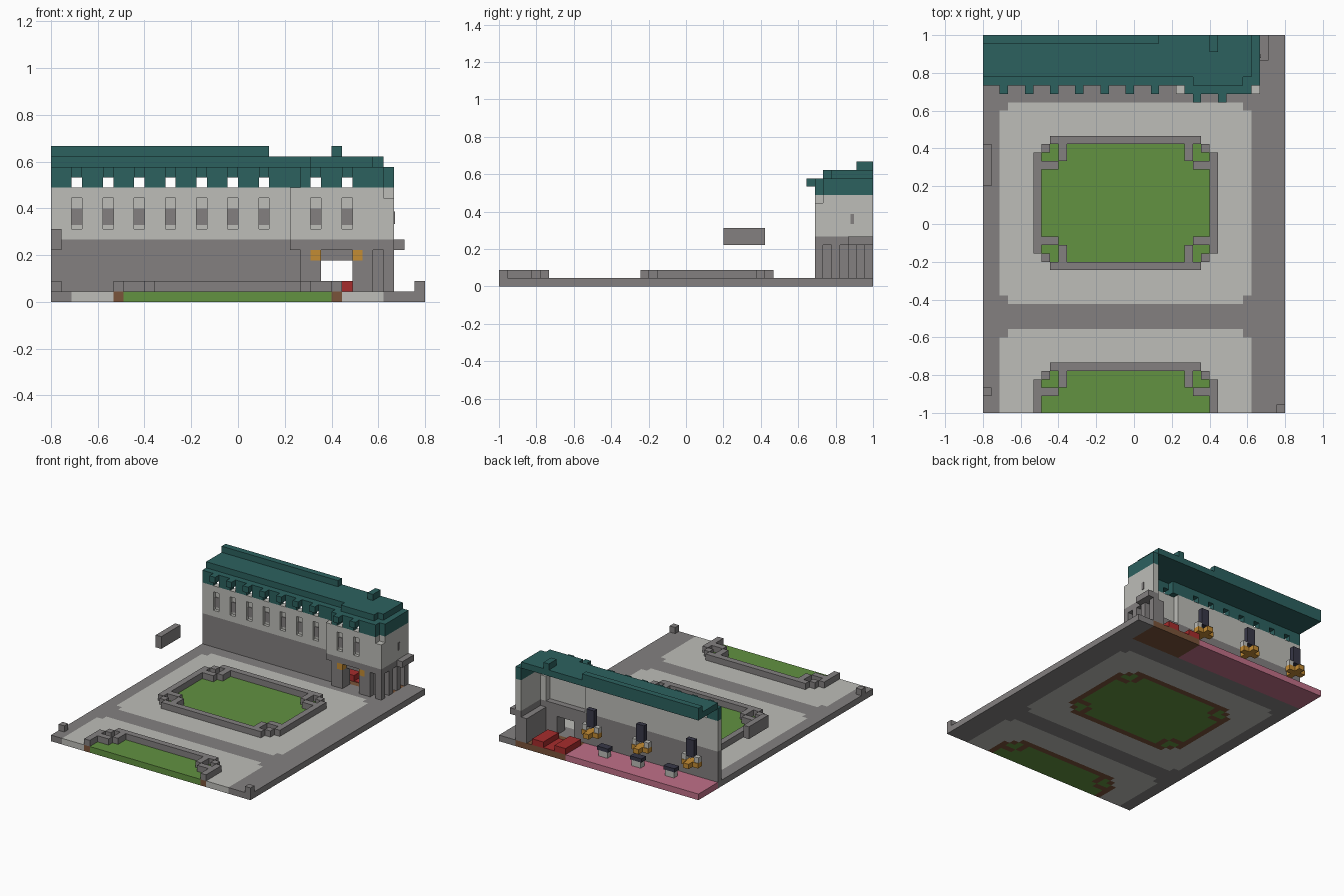
import bpy, bmesh
from mathutils import Matrix, Vector

cube = bpy.data.objects.get("Cube")
if cube:
    bpy.data.objects.remove(cube, do_unlink=True)

UNIT = 2 / 45                      # edge of one building block
NX, NY = 36, 45                    # site size in blocks


def linear(v):
    v /= 255
    return v / 12.92 if v < 0.04045 else ((v + 0.055) / 1.055) ** 2.4


def material(name, *rgb):
    mat = bpy.data.materials.new(name)
    colour = [linear(c) for c in rgb] + [1]
    mat.use_nodes = True
    mat.diffuse_color = colour
    mat.node_tree.nodes["Principled BSDF"].inputs["Base Color"].default_value = colour
    return mat


stone = material("dark stone", 131, 128, 128)
pale = material("pale stone", 189, 189, 184)
grass = material("grass", 98, 146, 65)
teal = material("teal roof", 44, 97, 95)
red = material("red", 166, 44, 44)
pink = material("pink floor", 192, 112, 136)
gold = material("gold", 196, 140, 52)
navy = material("navy", 56, 56, 72)
soil = material("brown soil", 122, 84, 58)


def place(name, bm, mats):
    """Turn block coordinates into model coordinates and link the object."""
    bmesh.ops.translate(bm, verts=bm.verts, vec=(-NX / 2, -NY / 2, 0))
    bmesh.ops.scale(bm, verts=bm.verts, vec=(UNIT, UNIT, UNIT))
    bmesh.ops.recalc_face_normals(bm, faces=bm.faces)
    mesh = bpy.data.meshes.new(name)
    bm.to_mesh(mesh)
    bm.free()
    for mat in mats:
        mesh.materials.append(mat)
    obj = bpy.data.objects.new(name, mesh)
    bpy.context.collection.objects.link(obj)
    return obj


def boxes(name, mat, spans):
    """One object from boxes, each given as x, y and z ranges in blocks."""
    bm = bmesh.new()
    for span in spans:
        low = Vector([r[0] for r in span])
        high = Vector([r[1] for r in span])
        fit = Matrix.Translation((low + high) / 2) @ Matrix.Diagonal((*(high - low), 1))
        bmesh.ops.create_cube(bm, size=1, matrix=fit)
    return place(name, bm, [mat])


def layer(name, mats, rule, bottom, top):
    """Slab of unit cells; rule gives each cell a material index or None."""
    bm = bmesh.new()
    corner = {}

    def vert(i, j):
        if (i, j) not in corner:
            corner[i, j] = bm.verts.new((i, j, bottom))
        return corner[i, j]

    for i in range(NX):
        for j in range(NY):
            index = rule(i, j)
            if index is not None:
                face = bm.faces.new((vert(i, j), vert(i + 1, j), vert(i + 1, j + 1), vert(i, j + 1)))
                face.material_index = index
    raised = bmesh.ops.extrude_face_region(bm, geom=bm.faces[:], use_keep_orig=True)["geom"]
    for v in raised:
        if isinstance(v, bmesh.types.BMVert):
            v.co.z = top
    # drop the walls between cells, keep the outline
    inner = [f for f in bm.faces if all(len(e.link_faces) > 2 for e in f.edges)
             and len({v.co.z for v in f.verts}) > 1]
    bmesh.ops.delete(bm, geom=inner, context="FACES_ONLY")
    return place(name, bm, mats)


# Garden plan
def bed_distance(i, j):
    return min(i - 6, 27 - i), (min(j - 17, 32 - j) if j > 10 else 5 - j)


def in_bed(i, j):
    a, b = bed_distance(i, j)
    return a >= 0 and b >= 0 and a + b >= 2


def is_kerb(i, j):
    a, b = bed_distance(i, j)
    return in_bed(i, j) and (min(a, b) == 0 or a == b == 1
                             or (a == 3 and b < 3) or (b == 3 and a < 3))


def is_paved(i, j):
    a = min(i - 2, 31 - i)
    b = min(j - 13, 36 - j) if j > 10 else 9 - j
    return a >= 0 and b >= 0 and a + b >= 1


def ground_rule(i, j):
    if j >= 40 and i < 33:
        return 4 if i < 24 else 3
    if is_kerb(i, j):
        return 3
    if in_bed(i, j):
        return 2
    return 1 if is_paved(i, j) else 0


layer("ground", [stone, pale, grass, soil, pink], ground_rule, 0, 1)
layer("garden_kerbs", [stone], lambda i, j: 0 if is_kerb(i, j) else None, 1, 2)
boxes("corner_posts", stone, [((0, 1), (2, 3), (1, 2)), ((35, 36), (0, 1), (1, 2))])
boxes("floating_beam", stone, [((0, 1), (27, 32), (5, 7))])

# Lower storey
GROUND, LEDGE, UPPER, EAVE = 1, 5, 6, 11
boxes("lower_wall", stone, [((0, 25), (39, 40), (GROUND, UPPER))])
boxes("entrance_wall", stone, [
    ((24, 26), (39, 40), (GROUND, LEDGE)), ((29, 32), (39, 40), (GROUND, LEDGE)),
    ((26, 29), (39, 40), (4, LEDGE)), ((31, 32), (40, 45), (GROUND, LEDGE))])
boxes("entrance_columns", stone,
      [((i, i + 1), (38, 39), (GROUND, LEDGE)) for i in (24, 30, 32)]
      + [((i, i + 1), (38, 39), (GROUND, 4)) for i in (25, 29)]
      + [((32, 33), (j, j + 1), (GROUND, LEDGE)) for j in (40, 42, 44)])
boxes("ledge", stone, [((23, 33), (38, 40), (LEDGE, UPPER)),
                       ((32, 33), (40, 45), (LEDGE, UPPER)),
                       ((33, 34), (42, 45), (LEDGE, UPPER))])
boxes("door_lamps", gold, [((i, i + 1), (38, 39), (4, LEDGE)) for i in (25, 29)])

# Upper storey: bands, piers and recessed panes
main_windows = range(2, 21, 3)
tower_windows = (25, 28)


def window_wall(name, start, end, front, windows):
    depth = (front, front + 1)
    spans = [((start, end), depth, (UPPER, 7)), ((start, end), depth, (10, EAVE))]
    edges = [start] + [e for w in windows for e in (w, w + 1)] + [end]
    spans += [(pair, depth, (7, 10)) for pair in zip(edges[::2], edges[1::2])]
    spans += [((w, w + 1), (front + 0.5, front + 1), (7, 10)) for w in windows]
    boxes(name, pale, spans)
    boxes(name + "_panes", stone, [((w, w + 1), (front + 0.4, front + 0.55), (7.4, 9))
                                   for w in windows])


window_wall("main_wall", 0, 24, 39, main_windows)
window_wall("tower_wall", 23, 32, 38, tower_windows)
boxes("side_wall", pale, [((32, 33), (39, 45), (UPPER, EAVE)),
                          ((31, 33), (38, 40), (UPPER, 10))])
boxes("side_pane", stone, [((32.9, 33.1), (42.3, 42.7), (7.5, 8.7))])

# Roof: pierced parapet, brackets, slab, ridge and chimney


def parapet(name, start, end, front, windows):
    depth = (front, front + 1)
    edges = [start] + [e for w in windows for e in (w, w + 1)] + [end]
    spans = [((start, end), depth, (EAVE + 1, EAVE + 2))]
    spans += [(pair, depth, (EAVE, EAVE + 1)) for pair in zip(edges[::2], edges[1::2])]
    spans += [((w, w + 1), (front - 1, front), (EAVE + 1, EAVE + 2)) for w in windows]
    boxes(name, teal, spans)


parapet("main_parapet", 0, 25, 39, main_windows)
parapet("tower_parapet", 24, 32, 38, tower_windows)
boxes("side_parapet", teal, [((32, 33), (39, 45), (EAVE, 13)), ((31, 32), (39, 40), (EAVE, 13))])
boxes("roof_slab", teal, [((0, 32), (40, 45), (13, 14)), ((25, 31), (39, 40), (13, 14))])
boxes("roof_ridge", teal, [((0, 21), (44, 45), (14, 15))])
boxes("chimney", teal, [((27, 28), (43, 45), (14, 15))])

# Interior furniture
boxes("red_seat", red, [((24, 26), (41, 45), (1, 2)), ((28, 30), (41, 45), (1, 2)),
                        ((26, 28), (41, 45), (1, 1.1))])
for x in (3, 12, 21):
    y = 42.5
    boxes("lantern_stem", navy, [((x - 0.7, x + 0.7), (y - 0.4, y + 0.4), (5.5, 8.3))])
    boxes("lantern_ring", gold, [((x - 1.5, x + 1.5), (y - 0.5, y + 0.5), (4, 4.8)),
                                 ((x - 0.5, x + 0.5), (y - 1.5, y + 1.5), (4, 4.8))])
    boxes("lantern_candles", pale, [((x + s - 0.4, x + s + 0.4), (y - 0.4, y + 0.4), (4.8, 5.7))
                                    for s in (-1.1, 1.1)])
for x in (7, 13, 19):
    boxes("table_base", pale, [((x - 0.8, x + 0.8), (41.5, 42.5), (1, 2))])
    boxes("table_top", navy, [((x - 1, x + 1), (41.4, 42.6), (2, 2.6))])
